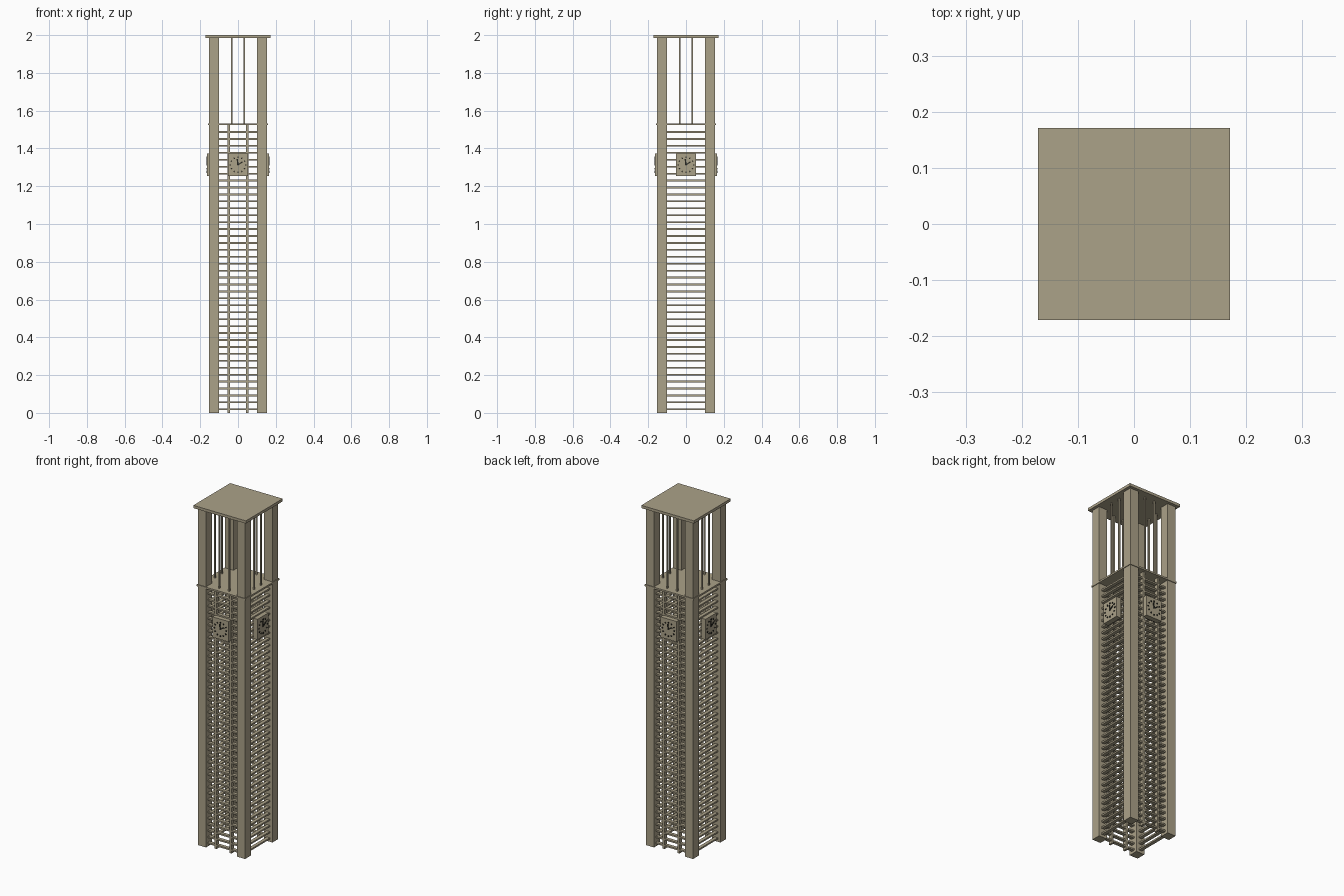
import bpy, bmesh, math
from mathutils import Matrix, Vector

if "Cube" in bpy.data.objects:
    bpy.data.objects.remove(bpy.data.objects["Cube"])


def material(name, rgb):
    m = bpy.data.materials.new(name)
    m.diffuse_color = (*rgb, 1.0)
    m.use_nodes = True
    m.node_tree.nodes["Principled BSDF"].inputs["Base Color"].default_value = m.diffuse_color
    return m


STONE = material("warm stone", (0.41, 0.36, 0.25))
DARK = material("dark clock marks", (0.02, 0.02, 0.015))


def add_box(bm, centre, size, rot=None):
    mat = Matrix.Translation(Vector(centre)) @ Matrix.Diagonal((*size, 1.0))
    if rot is not None:
        mat = rot @ mat
    bmesh.ops.create_cube(bm, size=1.0, matrix=mat)


def make(name, mat, boxes):
    """One object from a list of (centre, size, rotation) boxes."""
    bm = bmesh.new()
    for b in boxes:
        add_box(bm, *b)
    me = bpy.data.meshes.new(name)
    bm.to_mesh(me)
    bm.free()
    me.materials.append(mat)
    ob = bpy.data.objects.new(name, me)
    bpy.context.collection.objects.link(ob)
    return ob


def side(k):
    return Matrix.Rotation(k * math.pi / 2, 4, 'Z')


ROOF_Z = 1.984
DECK_Z = 1.528
MID = 0.127      # plane of slats and rods

# corner posts
make("corner_posts", STONE,
     [((sx * MID, sy * MID, ROOF_Z / 2), (0.054, 0.054, ROOF_Z))
      for sx in (-1, 1) for sy in (-1, 1)])

# roof slab and belfry floor
make("roof_slab", STONE, [((0, 0, 1.992), (0.342, 0.342, 0.016))])
make("belfry_floor", STONE, [((0, 0, DECK_Z), (0.316, 0.316, 0.01))])

# horizontal slats on all four sides
make("slats", STONE,
     [((0, -MID, 0.019 + i * 0.0367), (0.204, 0.02, 0.009), side(k))
      for k in range(4) for i in range(41)])

# vertical bars on front and back only
make("vertical_bars", STONE,
     [((x, -MID, DECK_Z / 2), (0.012, 0.024, DECK_Z), side(k))
      for k in (0, 2) for x in (-0.049, 0.049)])

# thin rods of the open belfry
make("belfry_rods", STONE,
     [((x, -MID, (DECK_Z + ROOF_Z) / 2), (0.008, 0.008, ROOF_Z - DECK_Z), side(k))
      for k in range(4) for x in (-0.032, 0.032)])

# clocks: plate, hour marks and hands on each side
CZ = 1.313
plates, marks = [], []
for k in range(4):
    plates.append(((0, -0.148, CZ), (0.104, 0.03, 0.12), side(k)))
    at = side(k) @ Matrix.Translation((0, -0.1645, CZ))
    for h in range(12):
        turn = at @ Matrix.Rotation(h * math.pi / 6, 4, 'Y')
        marks.append(((0, 0, 0.040), (0.006, 0.004, 0.008), turn))
    for deg, length, width in ((-8, 0.034, 0.007), (56, 0.032, 0.006)):
        turn = at @ Matrix.Rotation(math.radians(deg), 4, 'Y')
        marks.append(((0, 0, length / 2 - 0.003), (width, 0.004, length), turn))
make("clock_plates", STONE, plates)
make("clock_marks_and_hands", DARK, marks)
